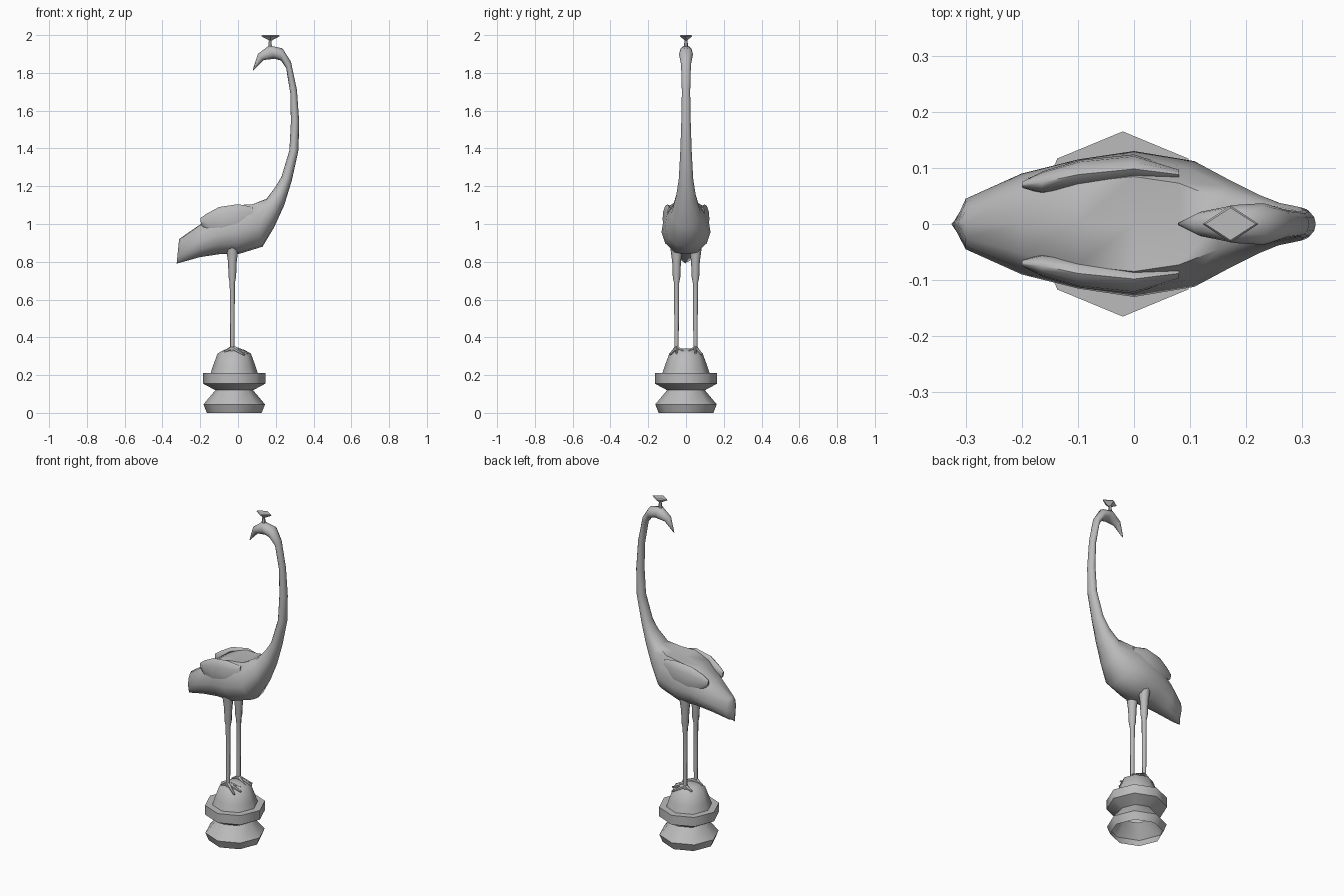
import bpy
import bmesh
from math import sin, cos, pi, radians
from mathutils import Vector

cube = bpy.data.objects.get("Cube")
if cube:
    bpy.data.objects.remove(cube)

stone = bpy.data.materials.new("grey_stone")
stone.use_nodes = True
stone.diffuse_color = (0.5, 0.5, 0.5, 1)
stone.node_tree.nodes["Principled BSDF"].inputs["Base Color"].default_value = (0.5, 0.5, 0.5, 1)


def finish(name, bm, angle=50):
    """Turn a bmesh into a shaded object."""
    bmesh.ops.recalc_face_normals(bm, faces=bm.faces)
    mesh = bpy.data.meshes.new(name)
    bm.to_mesh(mesh)
    bm.free()
    obj = bpy.data.objects.new(name, mesh)
    bpy.context.collection.objects.link(obj)
    mesh.materials.append(stone)
    bpy.ops.object.select_all(action='DESELECT')
    obj.select_set(True)
    bpy.context.view_layer.objects.active = obj
    bpy.ops.object.shade_smooth_by_angle(angle=radians(angle))
    return obj


def skin(name, rings, cap_start=True, cap_end=True, angle=50):
    """Bridge closed rings of points into a surface."""
    bm = bmesh.new()
    loops = [[bm.verts.new(p) for p in ring] for ring in rings]
    count = len(loops[0])
    for a, b in zip(loops, loops[1:]):
        for i in range(count):
            j = (i + 1) % count
            bm.faces.new((a[i], a[j], b[j], b[i]))
    if cap_start:
        bm.faces.new(loops[0])
    if cap_end:
        bm.faces.new(loops[-1])
    return finish(name, bm, angle)


def lathe(name, profile, sides, x, y, cap_start=True, angle=50):
    """Revolve (radius, z) pairs about a vertical axis."""
    rings = [[(x + r * cos(2 * pi * i / sides), y + r * sin(2 * pi * i / sides), z)
              for i in range(sides)] for r, z in profile]
    return skin(name, rings, cap_start, True, angle)


def rod(name, start, end, r1, r2, sides=6):
    """Tapered rod between two points."""
    start, end = Vector(start), Vector(end)
    axis = end - start
    bm = bmesh.new()
    bmesh.ops.create_cone(bm, cap_ends=True, segments=sides, radius1=r1,
                          radius2=r2, depth=axis.length)
    turn = axis.to_track_quat('Z', 'Y')
    for v in bm.verts:
        v.co = turn @ v.co + (start + end) / 2
    return finish(name, bm)


# Cross-sections: half of a broad-backed trunk, mirrored, blended with a circle
half = [(0, .95), (.65, 1), (.9, .5), (1, -.1), (.85, -.55), (.45, -.93), (0, -1)]
trunk = half + [(-y, z) for y, z in half[-2:0:-1]]
circle = [(sin(pi * i / 6), cos(pi * i / 6)) for i in range(12)]


def section(upper, lower, width, blend, y=0):
    a, b = Vector((upper[0], y, upper[1])), Vector((lower[0], y, lower[1]))
    middle, up = (a + b) / 2, (a - b) / 2
    ring = []
    for c, t in zip(circle, trunk):
        side, rise = (c[k] + (t[k] - c[k]) * blend for k in (0, 1))
        ring.append(middle + up * rise + Vector((0, width * side, 0)))
    return ring


# Tail, trunk, neck, head and beak in one skin
body = [
    ((-.312, .92), (-.325, .79), .004, 0),
    ((-.3, .93), (-.3, .797), .045, .3),
    ((-.2, 1), (-.2, .825), .09, .6),
    ((-.1, 1.07), (-.1, .84), .115, 1),
    ((0, 1.1), (0, .84), .13, 1),
    ((.08, 1.105), (.13, .88), .112, 1),
    ((.15, 1.135), (.19, .98), .078, .5),
    ((.2, 1.2), (.245, 1.1), .052, .2),
    ((.23, 1.25), (.285, 1.23), .038, 0),
    ((.272, 1.39), (.32, 1.39), .03, 0),
    ((.28, 1.54), (.324, 1.54), .025, 0),
    ((.277, 1.69), (.312, 1.71), .022, 0),
    ((.255, 1.825), (.28, 1.86), .026, 0),
    ((.228, 1.865), (.235, 1.93), .037, 0),
    ((.195, 1.875), (.165, 1.945), .034, 0),
    ((.135, 1.868), (.105, 1.9), .022, 0),
    ((.08, 1.812), (.078, 1.816), .002, 0),
]
skin("bird_body", [section(*s) for s in body], angle=60)

# Folded wings lying along the back
wing = [
    ((-.2, 1.03), (-.195, .995), .006, .07),
    ((-.165, 1.055), (-.16, .96), .02, .074),
    ((-.1, 1.09), (-.09, .94), .026, .088),
    ((0, 1.105), (0, .95), .026, .098),
    ((.08, 1.09), (.08, .99), .01, .088),
]
for label, s in (("left", -1), ("right", 1)):
    skin(label + "_wing", [section(a, b, w, 0, s * y) for a, b, w, y in wing], angle=60)

# Crest: thin stem carrying a flat-topped diamond
rod("crest_stem", (.17, 0, 1.935), (.17, 0, 1.985), .012, .006)
diamond = [(1, 0), (0, 1), (-1, 0), (0, -1)]
skin("crest_diamond", [[(.172 + x * l, y * w, z) for x, y in diamond]
                       for l, w, z in ((.008, .007, 1.972), (.05, .033, 1.995), (.045, .029, 2))],
     angle=30)

# Legs and toes
leg = [(.011, .325), (.012, .5), (.014, .69), (.02, .72), (.023, .8), (.034, .88)]
for label, s in (("left", -1), ("right", 1)):
    y = s * .05
    lathe(label + "_leg", leg, 8, -.03, y)
    for number, (dx, dy, dz) in enumerate(((.085, 0, -.022), (.065, .035, -.03),
                                           (.065, -.035, -.012), (-.045, 0, -.015))):
        rod(f"{label}_toe_{number}", (-.03, y, .345),
            (-.03 + dx, y + s * dy, .338 + dz), .012, .005)

# Eight-sided pedestal, open underneath
pedestal = [(.145, 0), (.163, .045), (.1, .12), (.165, .155), (.165, .21),
            (.125, .21), (.112, .25), (.088, .315), (.05, .335), (.015, .342)]
lathe("pedestal", pedestal, 8, -.02, 0, cap_start=False, angle=48)
